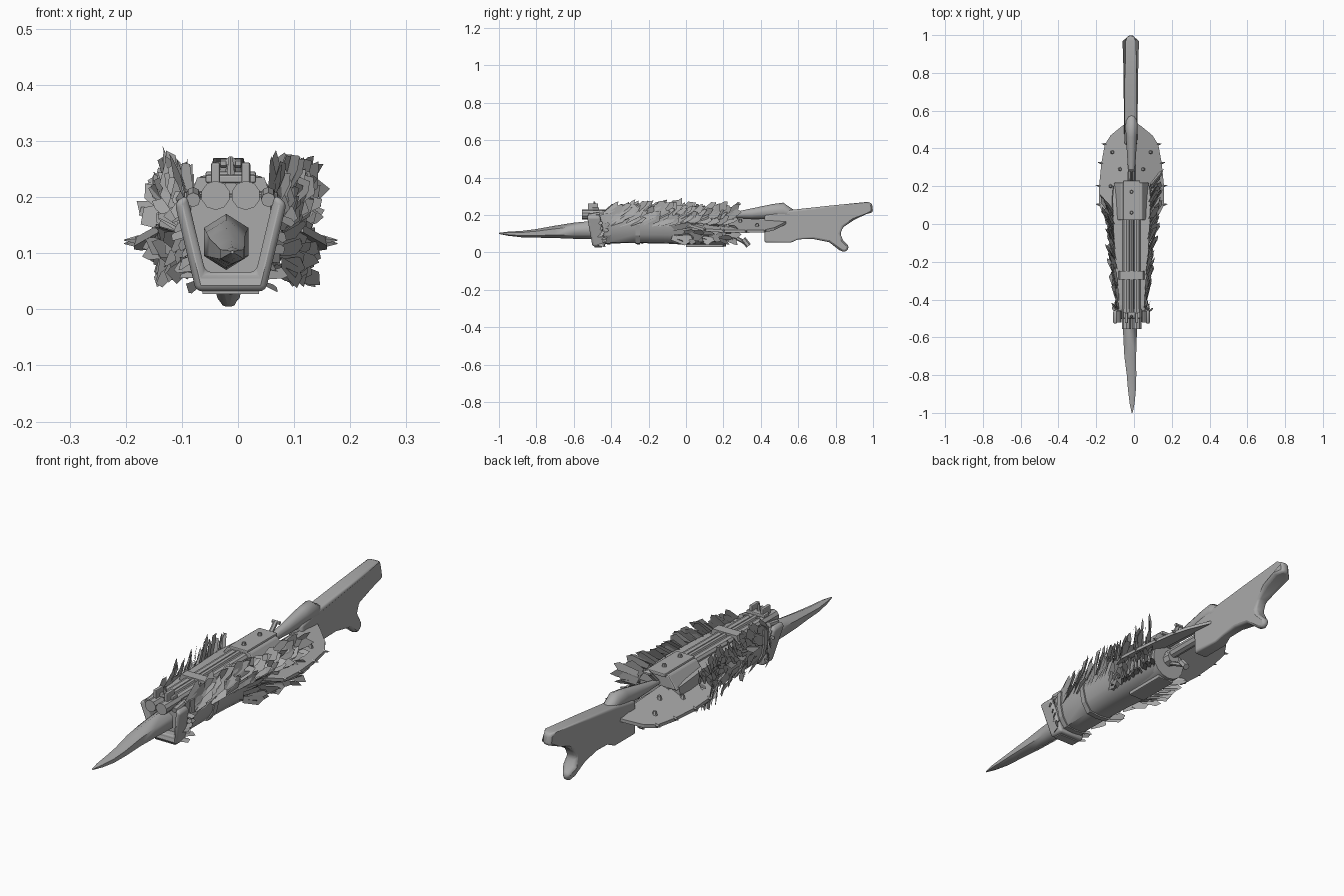
import bpy, bmesh, math, random
from mathutils import Vector, Matrix

if "Cube" in bpy.data.objects:
    bpy.data.objects.remove(bpy.data.objects["Cube"])

random.seed(4)
CX = -0.013
grey = bpy.data.materials.new("bone_grey")
grey.diffuse_color = (0.4, 0.4, 0.4, 1)
grey.use_nodes = True
grey.node_tree.nodes["Principled BSDF"].inputs["Base Color"].default_value = grey.diffuse_color


def finish(name, bm, smooth=0, bevel=0, segs=2, recalc=True):
    if recalc:
        bmesh.ops.recalc_face_normals(bm, faces=bm.faces)
    me = bpy.data.meshes.new(name)
    bm.to_mesh(me)
    bm.free()
    me.materials.append(grey)
    ob = bpy.data.objects.new(name, me)
    bpy.context.collection.objects.link(ob)
    if bevel:
        m = ob.modifiers.new("bevel", 'BEVEL')
        m.width, m.segments = bevel, segs
    if smooth:
        bpy.ops.object.select_all(action='DESELECT')
        ob.select_set(True)
        bpy.context.view_layer.objects.active = ob
        bpy.ops.object.shade_smooth_by_angle(angle=math.radians(smooth))
    return ob


def loft(name, rings, smooth=0, **kw):
    """Skin a list of equal-sized point rings and cap both ends."""
    bm = bmesh.new()
    vs = [[bm.verts.new(p) for p in r] for r in rings]
    n = len(vs[0])
    for a, b in zip(vs, vs[1:]):
        for i in range(n):
            bm.faces.new((a[i], a[(i + 1) % n], b[(i + 1) % n], b[i]))
    bm.faces.new(vs[0])
    bm.faces.new(vs[-1][::-1])
    return finish(name, bm, smooth, **kw)


def oval(x, y, z, rx, rz, n):
    return [(x + rx * math.cos(t), y, z + rz * math.sin(t))
            for t in (2 * math.pi * (i + 0.5) / n for i in range(n))]


def extrude(name, pts, vec, **kw):
    """Extrude a flat polygon along a vector."""
    return loft(name, [pts, [tuple(Vector(p) + Vector(vec)) for p in pts]], **kw)


def box(name, x0, x1, y0, y1, z0, z1, **kw):
    return extrude(name, [(x0, y0, z0), (x1, y0, z0), (x1, y0, z1), (x0, y0, z1)],
                   (0, y1 - y0, 0), **kw)


def rod(name, a, b, r, n=8, r2=None):
    a, b = Vector(a), Vector(b)
    q = (b - a).to_track_quat('Z', 'Y').to_matrix().to_4x4()
    bm = bmesh.new()
    bmesh.ops.create_cone(bm, cap_ends=True, segments=n, radius1=r,
                          radius2=r if r2 is None else r2, depth=(b - a).length,
                          matrix=Matrix.Translation((a + b) / 2) @ q)
    return finish(name, bm, 35)


# Tusk blade
tusk = [(-1.0, -.01, .102, .003, .003), (-.95, -.01, .1, .015, .011), (-.88, -.011, .098, .024, .017),
        (-.8, -.013, .102, .029, .023), (-.7, -.02, .11, .036, .033),
        (-.6, -.021, .116, .041, .043), (-.48, -.021, .12, .046, .05)]
loft("tusk", [oval(x, y, z, a, b, 6) for y, x, z, a, b in tusk], 60)

# Muzzle cradle
u = [(-.1, .19), (-.062, .032), (.062, .032), (.1, .19), (.078, .205), (.045, .066), (-.045, .066), (-.078, .205)]
extrude("muzzle_cradle", [(CX + x, -.53 + .03 * (z < .1), z) for x, z in u], (0, .07, 0), bevel=.011, segs=3, smooth=50)
box("muzzle_lip", CX - .05, CX + .05, -.49, -.45, .027, .036)


# Hide-covered body: a deep U-shaped section widening to the rear
def section(y, w, zb, zt):
    pts = [(-1, 1), (-1.04, .62), (-.9, .28), (-.58, .03), (0, 0), (.58, .03), (.9, .28), (1.04, .62), (1, 1)]
    return [(CX + w * x, y, zb + (zt - zb) * z) for x, z in pts]


body = [(-.46, .07, .052, .2), (-.43, .076, .048, .205), (-.28, .083, .05, .21),
        (-.12, .09, .048, .21), (.02, .098, .04, .21), (.14, .1, .045, .2), (.2, .095, .05, .19)]
loft("body", [section(*r) for r in body], 50)
for i, (y, w) in enumerate([(-.43, .082), (-.27, .088)]):
    loft(f"hide_strap_{i}", [section(y, w, .044, .208), section(y + .025, w + .002, .043, .208)])
rod("rear_drum", (CX, 0, .113), (CX, .215, .113), .082, 16)
rod("drum_hub", (CX, .2, .12), (CX, .25, .12), .03, 8)
box("belly_plate", CX - .04, CX + .04, 0, .2, .028, .05, bevel=.004)

# Twin barrels, muzzle rings and sights
for s in (-1, 1):
    x = CX + s * .027
    rod("barrel", (x, -.5, .205), (x, .1, .212), .021, 10)
    rod("barrel_muzzle", (x, -.555, .203), (x, -.45, .203), .026, 10)
    box("muzzle_post", x - .008, x + .008, -.525, -.47, .2, .262, bevel=.004)
    rod("side_tube", (CX + s * .067, -.52, .195), (CX + s * .067, -.46, .205), .013, 8)
rod("barrel_core", (CX, -.49, .218), (CX, .1, .225), .012, 8)
box("sight_bridge", CX - .045, CX + .045, -.5, -.465, .225, .24, bevel=.004)
rod("front_sight", (CX, -.49, .235), (CX, -.49, .272), .009, 6, .004)

# Barrel clamp and receiver
clamp = [(-.075, .19), (-.06, .235), (.06, .235), (.075, .19)]
extrude("barrel_clamp", [(CX + x, -.295, z) for x, z in clamp], (0, .045, 0))
recv = [(-.095, .18), (-.055, .238), (.055, .238), (.095, .18)]
extrude("receiver", [(CX + x, .02, z) for x, z in recv], (0, .2, 0), bevel=.006)
box("receiver_plate", CX - .045, CX + .045, .02, .23, .23, .246, bevel=.004)
for y in (.06, .17):
    rod("receiver_stud", (CX, y, .24), (CX, y, .258), .011, 8, .007)

# Hammer, trigger and lever
rod("hammer", (CX, .22, .2), (CX, .285, .265), .01, 6)
rod("hammer_pin", (CX - .018, .285, .26), (CX + .018, .285, .26), .008, 6)
rod("trigger_lever", (CX, .2, .115), (CX, .32, .05), .01, 6)
rod("trigger_tip", (CX, .305, .072), (CX, .335, .035), .015, 6)
rod("neck_pipe", (CX, .2, .14), (CX, .45, .14), .022, 8)

# Stock with a hooked butt, thinned at the heel and the toe
stock = [(.42, .052), (.42, .2), (.55, .226), (.75, .248), (.97, .27), (.995, .262), (1.0, .215), (.965, .205),
         (.9, .175), (.84, .135), (.825, .1), (.84, .065), (.87, .035), (.865, .012), (.845, .002), (.82, .012),
         (.765, .055), (.68, .072), (.6, .07), (.56, .052)]


def half(y, z):
    return .014 if y > .98 or (y > .8 and z < .04) else .034 if z > .15 or y < .6 else .026


loft("stock", [[(CX - .004 + s * half(y, z), y, z) for y, z in stock] for s in (-1, 1)],
     bevel=.015, segs=3, smooth=50)
spine = [(.22, .014, .185, .208), (.35, .024, .18, .235), (.46, .031, .18, .258),
         (.52, .034, .18, .266), (.55, .03, .18, .245), (.58, .022, .18, .225)]
loft("stock_spine", [oval(CX, y, (a + b) / 2, w, (b - a) / 2, 10) for y, w, a, b in spine], 50)

# Sloping shoulder plates with edge spikes and bolts
edge = [(.02, .13), (.1, .172), (.2, .172), (.32, .16), (.42, .142), (.47, .11), (.515, .055)]
for s in (-1, 1):
    def pt(x, y, dz=0):
        return (CX + s * x, y, .21 - .06 * y - .45 * x + dz)
    outline = [pt(.02, .02)] + [pt(x, y) for y, x in edge] + [pt(.02, .54)]
    extrude("shoulder_plate", outline, (0, 0, -.014))
    for y, x in edge[1:5]:
        a = Vector(pt(x - .008, y, -.007))
        rod("edge_spike", a, a + Vector((s * .026, .006, 0)), .009, 5, .001)
    for x, y in ((.11, .2), (.1, .38), (.06, .29)):
        rod("plate_bolt", pt(x, y, -.005), pt(x, y, .014), .012, 6, .006)


# Ragged fur tufts: flat cards with slanted tips
R = random.uniform


def tuft(bm, base, d, length, width, flat):
    d = d.normalized()
    flat = flat.normalized() + Vector((R(-.5, .5), R(-.3, .3), R(-.5, .5)))
    side = d.cross(flat).normalized() * width / 2
    k = R(-.9, .9)
    pts = [base - side * .7, base + side * .7, base + d * length * .75 + side,
           base + d * length + side * k, base + d * length * .8 - side]
    bm.faces.new([bm.verts.new(p) for p in pts])


def width_at(y):
    return .07 + .03 * min(1, max(0, (y + .46) / .5))


for s, rear in ((-1, .11), (1, .25)):
    bm = bmesh.new()
    rows = int((rear + .44) / .028)
    for i in range(rows):
        y = -.44 + .028 * i
        g = (y + .44) / .6
        w = width_at(y)
        # upper mane
        for j in range(4):
            z = .15 + .017 * j
            out = Vector((s, 0, .5))
            d = Vector((s * (.1 + .6 * g + R(-.12, .15)), 1, R(.2, .65) + .13 * j))
            tuft(bm, Vector((CX + s * w, y + R(-.012, .012), z)), d, R(.08, .125), R(.028, .046), out)
        # flank tufts
        for z in (.08, .105, .13):
            if y > -.1 or (s < 0 and R(0, 1) < .4):
                d = Vector((s * (.1 + .65 * g + R(-.15, .15)), 1, (z - .12) * 6 + R(-.25, .25)))
                tuft(bm, Vector((CX + s * w * .97, y, z)), d, R(.07, .115), R(.026, .042), Vector((s, 0, -.3)))
        # low fringe
        if y > -.1:
            d = Vector((s * (.3 + .5 * g), 1, R(-.35, -.1)))
            tuft(bm, Vector((CX + s * w * .8, y, .075)), d, R(.06, .09), .028, Vector((s * .5, 0, -1)))
    # tufts around the muzzle cradle
    for k in range(9):
        z = .045 + .015 * k
        d = Vector((s, R(.6, 2), R(-.6, .2)))
        tuft(bm, Vector((CX + s * (.06 + .18 * (z - .04)), -.47 + R(-.01, .03), z)), d, R(.03, .05), .02, Vector((s, -1, .5)))
    finish("fur_left" if s < 0 else "fur_right", bm, recalc=False)
